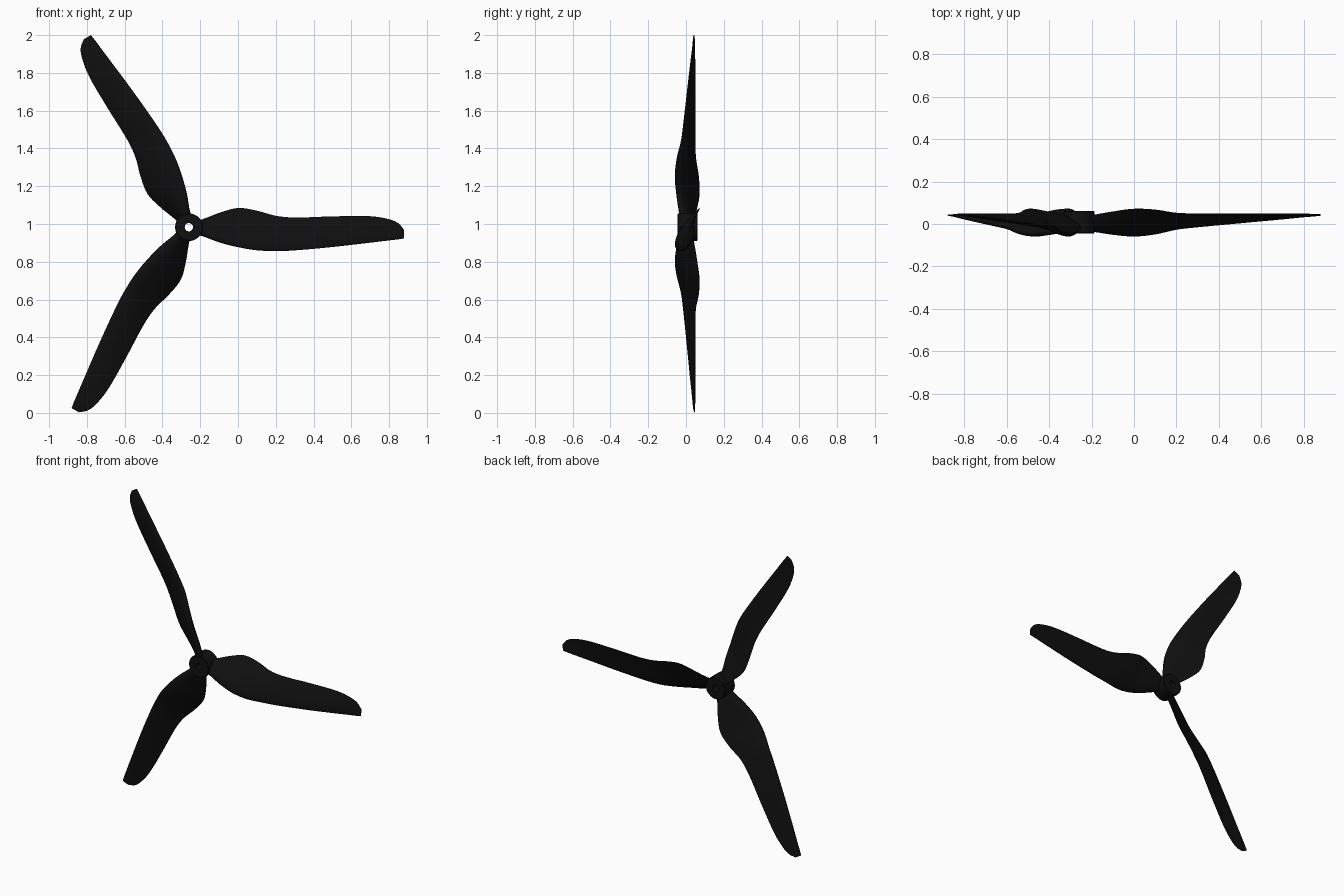
import bpy, bmesh, math
from mathutils import Matrix, Vector

if "Cube" in bpy.data.objects:
    bpy.data.objects.remove(bpy.data.objects["Cube"])

HUB = Vector((-0.26, 0.0, 0.983))

black = bpy.data.materials.new("black_plastic")
black.diffuse_color = (0.005, 0.005, 0.005, 1)
black.use_nodes = True
black.node_tree.nodes["Principled BSDF"].inputs["Base Color"].default_value = black.diffuse_color

# Blade stations: radius, trailing edge (w, y), leading edge (w, y), thickness
STATIONS = [
    (0.035, 0.036, 0.034, -0.036, -0.026, 0.045),
    (0.07, 0.041, 0.042, -0.043, -0.030, 0.043),
    (0.16, 0.075, 0.058, -0.078, -0.044, 0.042),
    (0.26, 0.101, 0.071, -0.105, -0.054, 0.038),
    (0.36, 0.087, 0.067, -0.122, -0.044, 0.034),
    (0.46, 0.060, 0.052, -0.127, -0.021, 0.029),
    (0.56, 0.051, 0.049, -0.123, -0.010, 0.024),
    (0.76, 0.057, 0.049, -0.105, 0.008, 0.017),
    (0.96, 0.058, 0.049, -0.082, 0.026, 0.011),
    (1.06, 0.042, 0.048, -0.070, 0.036, 0.008),
    (1.11, 0.020, 0.047, -0.064, 0.040, 0.007),
    (1.14, -0.015, 0.046, -0.059, 0.042, 0.005),
]


def spline(rows, steps):
    """Smooth interpolation through the stations."""
    out = []
    for i in range(len(rows) - 1):
        a, b = rows[i], rows[i + 1]
        p, n = rows[max(i - 1, 0)], rows[min(i + 2, len(rows) - 1)]
        h = b[0] - a[0]
        for s in range(steps):
            t = s / steps
            row = [a[0] + h * t]
            for k in range(1, len(a)):
                m0 = (b[k] - p[k]) / (b[0] - p[0]) * h
                m1 = (n[k] - a[k]) / (n[0] - a[0]) * h
                row.append((2*t**3 - 3*t*t + 1) * a[k] + (t**3 - 2*t*t + t) * m0
                           + (3*t*t - 2*t**3) * b[k] + (t**3 - t*t) * m1)
            out.append(row)
    out.append(list(rows[-1]))
    return out


def section(row, n=14):
    """Cambered airfoil loop, rounded at the leading edge."""
    r, tw, ty, lw, ly, thick = row
    lead, trail = Vector((r, ly, lw)), Vector((r, ty, tw))
    chord = trail - lead
    side = Vector((0, -chord.z, chord.y)).normalized()   # convex front side

    def point(u, sign):
        half = 5 * thick * (0.2969 * math.sqrt(u) - 0.126 * u - 0.3516 * u**2
                            + 0.2843 * u**3 - 0.1015 * u**4) + 0.0008
        camber = 0.12 * chord.length * u * (1 - u)
        return lead + chord * u + side * (camber + sign * half)

    us = [0.5 - 0.5 * math.cos(math.pi * i / n) for i in range(n + 1)]
    return [point(u, 1) for u in reversed(us)] + [point(u, -1) for u in us[1:]]


def finish(name, bm, matrix):
    bmesh.ops.recalc_face_normals(bm, faces=bm.faces)
    me = bpy.data.meshes.new(name)
    bm.to_mesh(me)
    bm.free()
    me.materials.append(black)
    ob = bpy.data.objects.new(name, me)
    bpy.context.collection.objects.link(ob)
    ob.matrix_world = matrix
    bpy.ops.object.select_all(action='DESELECT')
    ob.select_set(True)
    bpy.context.view_layer.objects.active = ob
    bpy.ops.object.shade_smooth_by_angle(angle=math.radians(35))


def bridge(bm, a, b):
    for i in range(len(a)):
        j = (i + 1) % len(a)
        bm.faces.new((a[i], a[j], b[j], b[i]))


# Three twisted blades
for k in range(3):
    bm = bmesh.new()
    rings = [[bm.verts.new(p) for p in section(row)] for row in spline(STATIONS, 5)]
    for a, b in zip(rings, rings[1:]):
        bridge(bm, a, b)
    bm.faces.new(rings[0])
    bm.faces.new(rings[-1])
    finish(f"blade_{k + 1}", bm,
           Matrix.Translation(HUB) @ Matrix.Rotation(math.radians(120 * k), 4, 'Y'))

# Hub: turned ring with a through bore
bm = bmesh.new()
profile = [(0.022, -0.045), (0.069, -0.045), (0.073, -0.041),
           (0.073, 0.058), (0.069, 0.062), (0.022, 0.062)]
SEG = 48
loops = [[bm.verts.new((rad * math.cos(2 * math.pi * i / SEG), y,
                        rad * math.sin(2 * math.pi * i / SEG))) for i in range(SEG)]
         for rad, y in profile]
for a, b in zip(loops, loops[1:] + loops[:1]):
    bridge(bm, a, b)
finish("hub", bm, Matrix.Translation(HUB))
